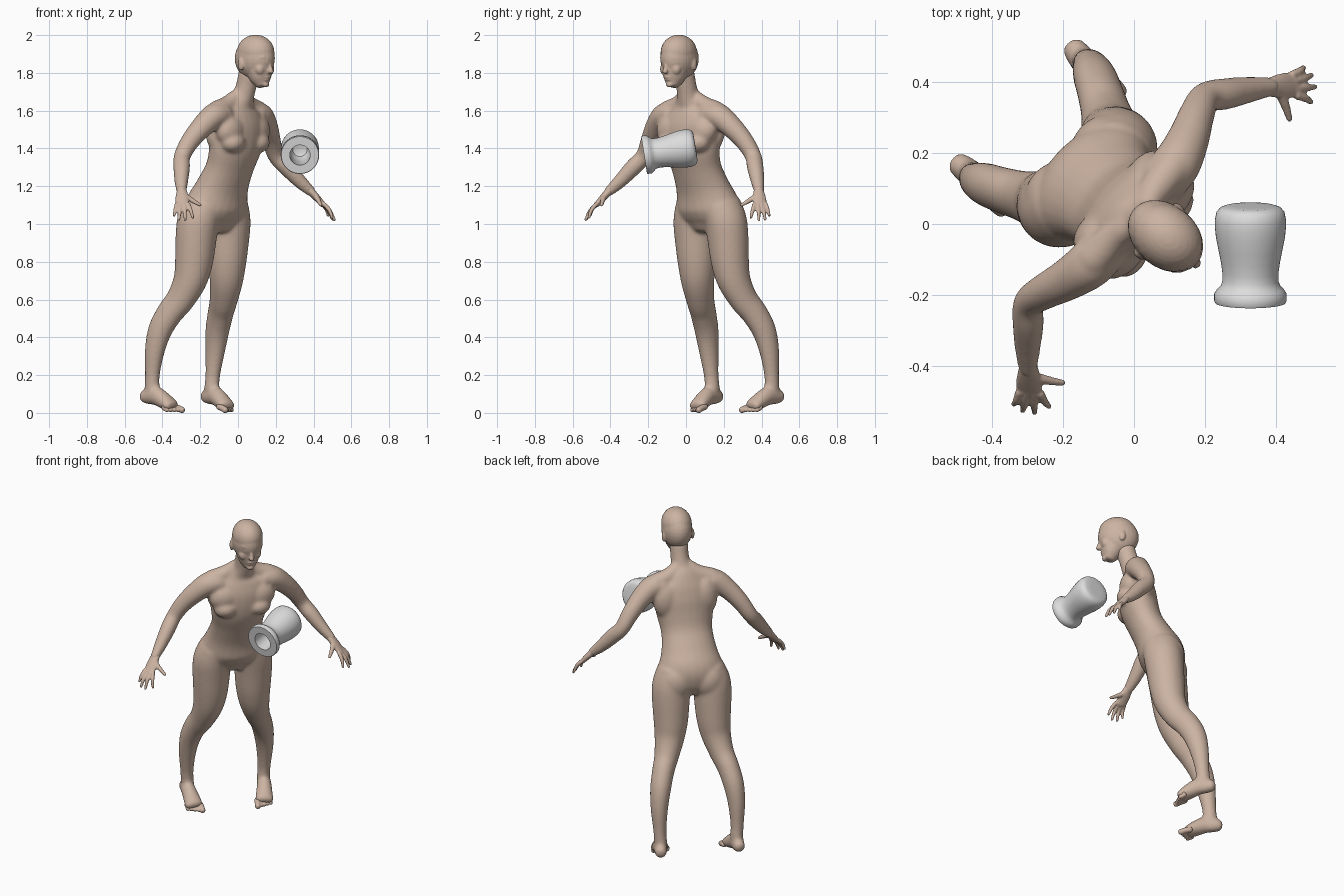
import bpy, bmesh, math
from mathutils import Vector

default_cube = bpy.data.objects.get("Cube")
if default_cube:
    bpy.data.objects.remove(default_cube, do_unlink=True)


def make_material(name, colour, roughness):
    material = bpy.data.materials.new(name)
    material.use_nodes = True
    material.diffuse_color = colour
    shader = material.node_tree.nodes["Principled BSDF"]
    shader.inputs["Base Color"].default_value = colour
    shader.inputs["Roughness"].default_value = roughness
    return material


def make_object(name, bm, material):
    bmesh.ops.recalc_face_normals(bm, faces=bm.faces)
    for face in bm.faces:
        face.smooth = True
    mesh = bpy.data.meshes.new(name)
    bm.to_mesh(mesh)
    bm.free()
    mesh.materials.append(material)
    obj = bpy.data.objects.new(name, mesh)
    bpy.context.collection.objects.link(obj)
    return obj


def make_flesh(name, bm, material, voxel, rounds):
    """Fuse overlapping shapes into one skin and soften the joins."""
    obj = make_object(name, bm, material)
    fuse = obj.modifiers.new("fuse", 'REMESH')
    fuse.mode = 'VOXEL'
    fuse.voxel_size = voxel
    fuse.use_smooth_shade = True
    soften = obj.modifiers.new("soften", 'SMOOTH')
    soften.factor = .5
    soften.iterations = rounds


def place(point, side=1, twist=None):
    """Body space (leftward, forward, up) to world, with the upper body turned a little."""
    left, forward, up = point
    left *= side
    if twist is None:
        twist = min(max((up - 1.05) / .45, 0), 1)
    turn = .075 * twist
    left, forward = left + turn * forward + .02 * twist, forward - turn * left
    return Vector((left + forward, left - forward, up * math.sqrt(2))) / math.sqrt(2)


def smooth_path(rows, steps=5):
    """Catmull-Rom interpolation through rows of position and radii."""
    rows = [Vector(row) for row in rows]
    padded = [rows[0] * 2 - rows[1]] + rows + [rows[-1] * 2 - rows[-2]]
    path = []
    for a, b, c, d in zip(padded, padded[1:], padded[2:], padded[3:]):
        for i in range(steps):
            t = i / steps
            path.append((b * 2 + (c - a) * t + (a * 2 - b * 5 + c * 4 - d) * t ** 2
                         + (b * 3 - a - c * 3 + d) * t ** 3) / 2)
    return path + [rows[-1]]


def tube(bm, rows, side=1, twist=None, across=(1, 0, 0), cap=.9, sides=24):
    """Rounded limb through rows of (left, forward, up, width radius, depth radius)."""
    path = smooth_path(rows)
    centres = [Vector(row[:3]) for row in path]
    rings = []
    last = len(path) - 1
    for i, row in enumerate(path):
        tangent = (centres[min(i + 1, last)] - centres[max(i - 1, 0)]).normalized()
        wide = Vector(across)
        wide = (wide - tangent * wide.dot(tangent)).normalized()
        deep = tangent.cross(wide)
        levels = [(0, 1)]
        if i == 0:
            levels = [(-.87, .5), (-.5, .87)] + levels
        if i == last:
            levels = levels + [(.5, .87), (.87, .5)]
        for offset, scale in levels:
            middle = centres[i] + tangent * offset * cap * min(row[3], row[4])
            ring = []
            for k in range(sides):
                angle = math.tau * k / sides
                spot = middle + wide * math.cos(angle) * row[3] * scale
                spot += deep * math.sin(angle) * row[4] * scale
                ring.append(bm.verts.new(place(spot, side, twist)))
            rings.append(ring)
    for low, high in zip(rings, rings[1:]):
        for k in range(sides):
            n = (k + 1) % sides
            bm.faces.new((low[k], low[n], high[n], high[k]))
    bm.faces.new(rings[0])
    bm.faces.new(rings[-1])


def blob(bm, centre, radii, side=1):
    """Ellipsoid of flesh."""
    ball = bmesh.ops.create_uvsphere(bm, u_segments=24, v_segments=16, radius=1)
    for vert in ball["verts"]:
        vert.co = place([c + r * v for c, r, v in zip(centre, radii, vert.co)], side)


skin = make_material("warm_skin", (.60, .45, .36, 1), .6)
glaze = make_material("white_glaze", (.72, .72, .72, 1), .4)
body, head, hands, toes = (bmesh.new() for _ in range(4))

# Trunk and neck
tube(body, [
    (0, -.175, .985, .13, .09), (0, -.172, 1.04, .19, .12), (0, -.158, 1.11, .19, .135),
    (0, -.12, 1.2, .162, .116), (0, -.07, 1.3, .15, .105), (0, -.035, 1.4, .167, .112),
    (0, -.022, 1.5, .178, .108), (0, -.018, 1.57, .165, .092), (0, -.01, 1.625, .11, .072),
    (.005, .01, 1.67, .063, .06), (.01, .03, 1.73, .053, .056), (.01, .05, 1.8, .054, .058),
], cap=.4)

# Skull and jaw
blob(head, (.012, .088, 1.876), (.088, .118, .114))
blob(head, (.012, .094, 1.909), (.087, .108, .093))
tube(head, [
    (.01, .11, 1.88, .074, .094), (.01, .12, 1.82, .069, .077),
    (.01, .132, 1.77, .056, .057), (.01, .143, 1.738, .036, .037),
], cap=.4)

# Nose, brow, lips and chin
tube(head, [(.01, .189, 1.862, .009, .01), (.01, .197, 1.83, .011, .012),
            (.01, .204, 1.806, .016, .013)], sides=12)
blob(head, (.01, .179, 1.882), (.055, .02, .014))
blob(head, (.01, .179, 1.777), (.024, .013, .006))
blob(head, (.01, .176, 1.765), (.021, .013, .006))
blob(head, (.01, .168, 1.738), (.022, .014, .015))

for side in (-1, 1):
    # Eyes, cheeks and ears
    blob(head, (.032 + .01 * side, .174, 1.853), (.015, .012, .007), side)
    blob(head, (.036 + .01 * side, .158, 1.82), (.03, .027, .034), side)
    blob(head, (.085 + .01 * side, .065, 1.845), (.011, .02, .033), side)

    # Breast, chest muscle, shoulder blade, collar muscle and buttock
    blob(body, (.098, .034, 1.43), (.07, .064, .055), side)
    blob(body, (.1, .016, 1.495), (.095, .066, .085), side)
    blob(body, (.11, -.06, 1.495), (.08, .058, .115), side)
    tube(body, [(.03, -.005, 1.676, .035, .04), (.09, -.018, 1.632, .047, .046),
                (.17, -.024, 1.602, .053, .05)], side, across=(0, 1, 0))
    blob(body, (.092, -.212, 1.045), (.1, .088, .115), side)

    # Leg
    tube(body, [
        (.095, -.165, 1.1, .10, .11), (.117, -.18, 1.02, .11, .113),
        (.122, -.19, .94, .11, .11), (.125, -.205, .8, .1, .102),
        (.136, -.224, .7, .087, .091), (.162, -.27, .6, .071, .079),
        (.19, -.32, .53, .064, .074), (.214, -.368, .44, .06, .068),
        (.226, -.397, .33, .05, .056), (.226, -.415, .2, .038, .041),
        (.222, -.42, .12, .038, .043),
    ], side, cap=.5)

    # Foot and toes, big toe innermost
    tube(body, [
        (.231, -.474, .085, .033, .035), (.226, -.44, .09, .038, .046),
        (.222, -.39, .09, .042, .05), (.214, -.34, .065, .048, .044),
        (.206, -.29, .037, .054, .031),
    ], side, cap=.6)
    for i in range(5):
        root = .168 + i * .02
        tip = -.256 - .008 * i
        size = .017 if i == 0 else .012
        tube(toes, [(root, -.31, .032, size, size), (root - .004, tip - .025, .025, size, size),
                    (root - .006, tip, .015, size, size)], side, sides=12)

    # Arm
    tube(body, [
        (.13, -.02, 1.58, .062, .072), (.19, -.022, 1.572, .066, .069),
        (.262, -.042, 1.515, .058, .06), (.328, -.068, 1.44, .05, .051),
        (.38, -.08, 1.36, .044, .045), (.425, -.045, 1.3, .044, .046),
        (.48, .0, 1.225, .036, .038), (.525, .04, 1.17, .026, .028),
    ], side, twist=1)

    # Palm, fingers from little to index, and thumb
    spread = (-.6, .8, 0)
    tube(hands, [(.512, .03, 1.187, .024, .023), (.546, .062, 1.137, .036, .018),
                 (.57, .085, 1.1, .035, .014)], side, 1, spread, cap=.6)
    knuckle = Vector((.588, .062, 1.106))
    for i, tip in enumerate([(.624, .073, 1.044), (.622, .104, 1.024),
                             (.604, .133, 1.021), (.564, .152, 1.034)]):
        base = knuckle + Vector((-.012, .016, -.001)) * i
        bend = base.lerp(Vector(tip), .5) + Vector((.004, .004, .004))
        tube(hands, [(*base, .012, .012), (*bend, .011, .011), (*tip, .008, .008)],
             side, 1, spread, sides=12)
    tube(hands, [(.53, .064, 1.15, .016, .016), (.51, .103, 1.124, .013, .013),
                 (.488, .138, 1.1, .009, .009)], side, 1, (0, 0, 1), sides=12)

make_flesh("body", body, skin, .007, 26)
make_flesh("head", head, skin, .005, 7)
make_flesh("hands", hands, skin, .005, 5)
make_flesh("toes", toes, skin, .004, 4)

# Hollow cup: outline of (radius, distance from the mouth), turned about its long axis
cup = bmesh.new()
outline = [
    (.02, .198), (.038, .19), (.05, .165), (.054, .1), (.054, 0),
    (.099, 0), (.102, .006), (.102, .026), (.094, .038), (.084, .048), (.079, .062),
    (.079, .085), (.083, .115), (.09, .15), (.097, .185), (.1, .215), (.1, .238),
    (.096, .258), (.086, .27), (.072, .275), (.04, .276),
]
points = [cup.verts.new((radius, along, 0)) for radius, along in outline]
edges = [cup.edges.new(pair) for pair in zip(points, points[1:])]
bmesh.ops.spin(cup, geom=points + edges, cent=(0, 0, 0), axis=(0, 1, 0),
               angle=math.tau, steps=48)
bmesh.ops.remove_doubles(cup, verts=cup.verts, dist=.0005)
bmesh.ops.holes_fill(cup, edges=[e for e in cup.edges if e.is_boundary], sides=0)
vessel = make_object("cup", cup, glaze)
vessel.location = (.328, -.222, 1.365)
vessel.rotation_euler.x = math.radians(9)
bpy.ops.object.select_all(action='DESELECT')
vessel.select_set(True)
bpy.context.view_layer.objects.active = vessel
bpy.ops.object.shade_smooth_by_angle(angle=math.radians(40))
